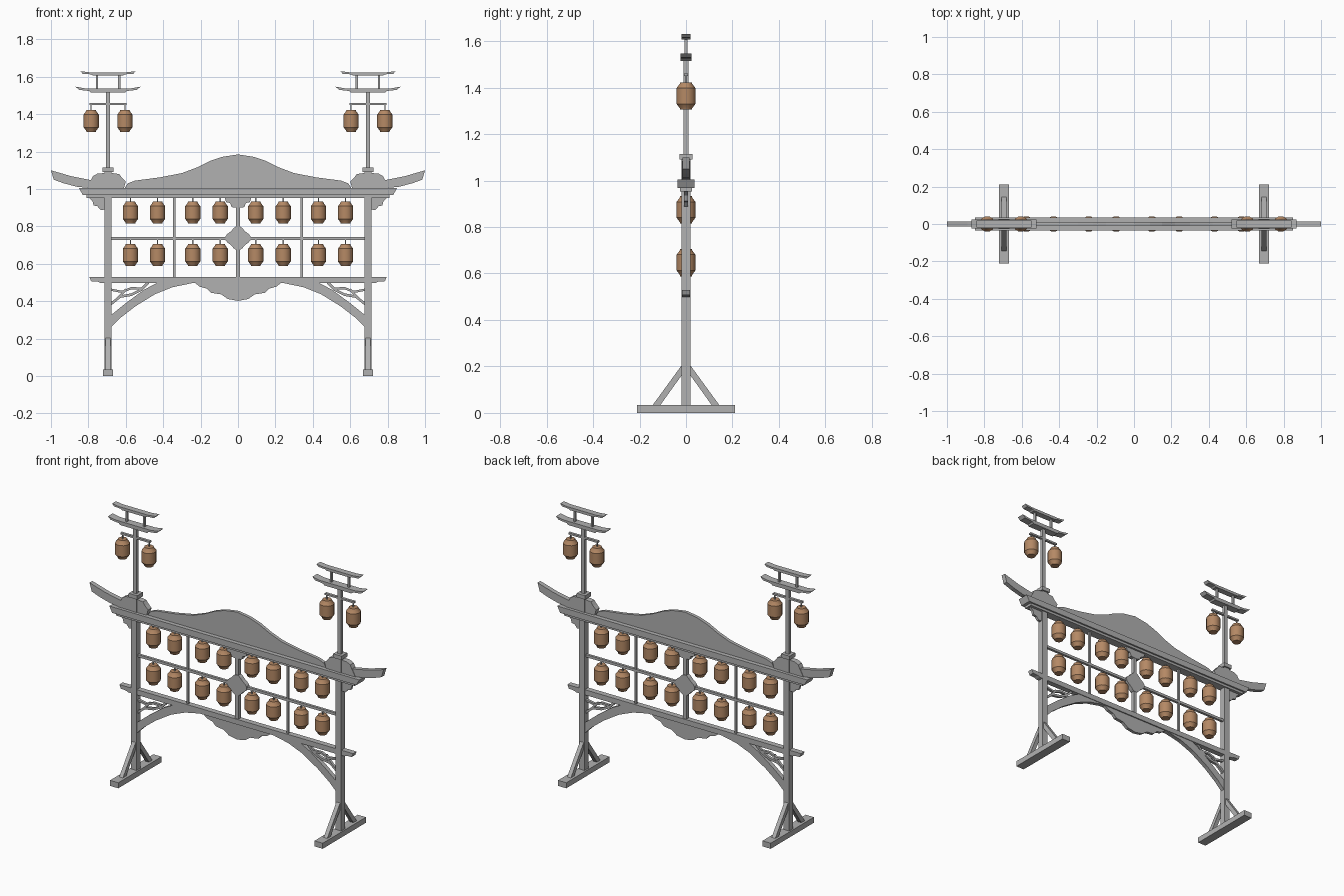
import bpy, bmesh, math
from mathutils import Vector

cube = bpy.data.objects.get("Cube")
if cube:
    bpy.data.objects.remove(cube, do_unlink=True)


def material(name, rgb):
    m = bpy.data.materials.new(name)
    m.use_nodes = True
    m.diffuse_color = (*rgb, 1)
    m.node_tree.nodes["Principled BSDF"].inputs["Base Color"].default_value = (*rgb, 1)
    return m


GREY = material("grey wood", (0.44, 0.44, 0.44))
BROWN = material("lantern brown", (0.46, 0.25, 0.13))
POST = 0.695


def finish(name, bm, mat=GREY, mirror=False):
    bmesh.ops.recalc_face_normals(bm, faces=bm.faces)
    me = bpy.data.meshes.new(name)
    bm.to_mesh(me)
    bm.free()
    me.materials.append(mat)
    ob = bpy.data.objects.new(name, me)
    bpy.context.collection.objects.link(ob)
    if mirror:
        ob.modifiers.new("Mirror", "MIRROR").use_mirror_merge = False
    return ob


def plate(name, pts, depth, mirror=False, axis="y"):
    """Extrude an outline; axis y takes (x, z) points, axis x takes (y, z) around a post."""
    bm = bmesh.new()
    if axis == "y":
        verts = [bm.verts.new((a, -depth / 2, b)) for a, b in pts]
        move = Vector((0, depth, 0))
    else:
        verts = [bm.verts.new((POST - depth / 2, a, b)) for a, b in pts]
        move = Vector((depth, 0, 0))
    face = bm.faces.new(verts)
    ext = bmesh.ops.extrude_face_region(bm, geom=[face])
    bmesh.ops.translate(bm, vec=move, verts=[g for g in ext["geom"] if isinstance(g, bmesh.types.BMVert)])
    return finish(name, bm, mirror=mirror)


def box(name, x, w, d, z0, z1, mirror=False):
    h = w / 2
    return plate(name, [(x - h, z0), (x + h, z0), (x + h, z1), (x - h, z1)], d, mirror)


def both(half, cx=0):
    """Complete a right-hand outline with its reflection."""
    return [(cx + x, z) for x, z in half] + [(cx - x, z) for x, z in reversed(half) if x > 0]


def strip(name, path, width, depth):
    """Thin ribbon following a path in the front plane."""
    left, right = [], []
    for i, p in enumerate(path):
        a, b = Vector(path[max(i - 1, 0)]), Vector(path[min(i + 1, len(path) - 1)])
        t = (b - a).normalized() * width / 2
        left.append((p[0] - t.y, p[1] + t.x))
        right.append((p[0] + t.y, p[1] - t.x))
    return plate(name, left + right[::-1], depth, True)


# Posts, feet and diagonal braces
box("post", POST, 0.038, 0.038, 0.03, 1.09, True)
box("post_cap", POST, 0.057, 0.056, 1.09, 1.114, True)
box("upper_pole", POST, 0.022, 0.02, 1.11, 1.52, True)
box("foot", POST, 0.056, 0.42, 0, 0.034, True)
for s, side in ((-1, "front"), (1, "back")):
    plate(side + "_brace", [(s * 0.146, 0.03), (s * 0.113, 0.03), (s * 0.015, 0.167), (s * 0.015, 0.21)],
          0.025, True, "x")

# Main beams and lattice
plate("roof_beam", both([(0.83, 0.968), (0.85, 1.005)]), 0.072)
box("roof_beam_lower", 0, 1.62, 0.052, 0.953, 0.968)
plate("lower_beam", both([(0.735, 0.498), (0.75, 0.505), (0.785, 0.507), (0.795, 0.53)]), 0.034)
box("middle_rail", 0, 1.38, 0.016, 0.727, 0.743)
box("centre_bar", 0, 0.022, 0.022, 0.52, 0.96)
box("side_bar", 0.34, 0.013, 0.014, 0.52, 0.96, True)

# Carved crest, wings and clouds
plate("crest", both([(0.61, 1.0), (0.59, 1.03), (0.55, 1.045), (0.42, 1.062), (0.3, 1.085), (0.22, 1.115),
                     (0.15, 1.15), (0.085, 1.172), (0, 1.185)]), 0.02)
plate("wing", [(0.78, 1.004), (0.86, 1.012), (0.93, 1.03), (0.985, 1.05), (1.0, 1.1), (0.89, 1.068),
               (0.8, 1.05), (0.765, 1.045)], 0.028, True)
plate("post_cloud", [(0.81, 1.004), (0.785, 1.05), (0.775, 1.07), (0.75, 1.083), (0.715, 1.085), (0.67, 1.085),
                     (0.635, 1.08), (0.62, 1.06), (0.6, 1.04), (0.61, 1.004)], 0.034, True)
plate("eave_bracket", [(0.71, 0.955), (0.71, 0.89), (0.735, 0.888), (0.752, 0.908), (0.772, 0.912),
                       (0.778, 0.935), (0.8, 0.955)], 0.016, True)
plate("top_cloud", both([(0.072, 0.955), (0.064, 0.93), (0.042, 0.925), (0.033, 0.903), (0, 0.9)]), 0.028)
lobes = []
for i in range(32):
    a = math.tau * i / 32
    r = 0.062 + 0.007 * math.cos(4 * a)
    lobes.append((r * math.cos(a), 0.737 + r * math.sin(a) * 0.93))
plate("centre_cloud", lobes, 0.028)
plate("bottom_ornament", both([(0.235, 0.502), (0.205, 0.478), (0.165, 0.467), (0.145, 0.445), (0.09, 0.437),
                               (0.055, 0.412), (0, 0.402)]), 0.02)

# Curved arch braces with scrollwork
plate("arch_brace", [(0.68, 0.26), (0.63, 0.31), (0.55, 0.372), (0.445, 0.437), (0.35, 0.475), (0.22, 0.502),
                     (0.425, 0.502), (0.5, 0.463), (0.6, 0.39), (0.68, 0.325)], 0.026, True)
strip("scroll_low", [(0.68, 0.385), (0.63, 0.425), (0.57, 0.435), (0.52, 0.46), (0.48, 0.5)], 0.014, 0.016)
strip("scroll_high", [(0.68, 0.462), (0.62, 0.45), (0.57, 0.47), (0.52, 0.468)], 0.012, 0.016)
strip("scroll_link", [(0.65, 0.41), (0.61, 0.45), (0.6, 0.465)], 0.01, 0.016)

# Small roofs on the poles
plate("pole_roof_lower", both([(0.092, 1.515), (0.1, 1.524), (0.155, 1.53), (0.173, 1.547), (0.12, 1.538)], POST),
      0.046, True)
plate("pole_roof_upper", both([(0.082, 1.607), (0.09, 1.613), (0.135, 1.616), (0.148, 1.63), (0.1, 1.624)], POST),
      0.037, True)
for dx in (-0.06, 0.06):
    box("roof_strut", POST + dx, 0.011, 0.014, 1.535, 1.612, True)
box("lantern_arm", POST, 0.2, 0.016, 1.449, 1.46, True)


def lantern(x, z, hang):
    """Hanging lantern with a thin cord, and its partner on the other side."""
    rings = [(0.026, -0.059), (0.028, -0.052), (0.042, -0.034), (0.042, 0.034), (0.028, 0.052), (0.026, 0.059)]
    sides = 12
    bm = bmesh.new()
    loops = []
    for r, h in rings:
        loops.append([bm.verts.new((x + r * math.cos(math.tau * (i + 0.5) / sides),
                                    r * math.sin(math.tau * (i + 0.5) / sides), z + h)) for i in range(sides)])
    for lo, hi in zip(loops, loops[1:]):
        for i in range(sides):
            j = (i + 1) % sides
            bm.faces.new((lo[i], lo[j], hi[j], hi[i]))
    bm.faces.new(loops[0])
    bm.faces.new(loops[-1])
    ob = finish("lantern", bm, BROWN, True)
    bpy.ops.object.select_all(action="DESELECT")
    ob.select_set(True)
    bpy.context.view_layer.objects.active = ob
    bpy.ops.object.shade_smooth_by_angle(angle=math.radians(32))
    box("lantern_cord", x, 0.006, 0.006, z + 0.055, hang, True)


for x in (0.095, 0.242, 0.43, 0.575):
    lantern(x, 0.874, 0.958)
    lantern(x, 0.647, 0.735)
for dx in (-0.09, 0.09):
    lantern(POST + dx, 1.364, 1.452)
